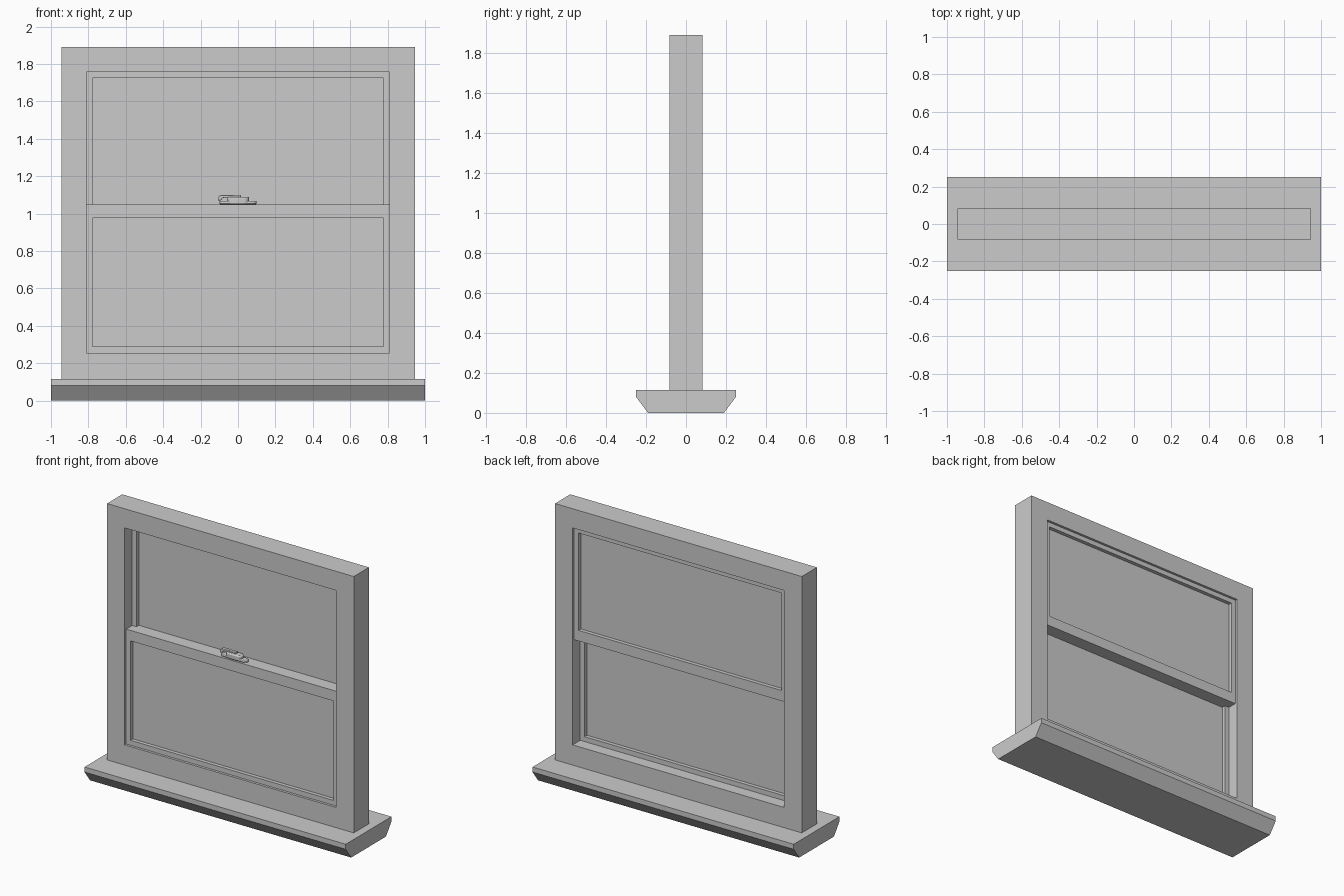
import bpy, bmesh, math

if "Cube" in bpy.data.objects:
    bpy.data.objects.remove(bpy.data.objects["Cube"])


def make_object(name, bm):
    bmesh.ops.recalc_face_normals(bm, faces=bm.faces[:])
    mesh = bpy.data.meshes.new(name)
    bm.to_mesh(mesh)
    bm.free()
    ob = bpy.data.objects.new(name, mesh)
    bpy.context.collection.objects.link(ob)
    return ob


def ring(name, outer, inner, y0, y1):
    """Rectangular frame; outer and inner are (half width, bottom, top)."""
    bm = bmesh.new()

    def loop(rect, y):
        w, b, t = rect
        return [bm.verts.new((x, y, z)) for x, z in ((-w, b), (w, b), (w, t), (-w, t))]
    loops = [loop(outer, y0), loop(outer, y1), loop(inner, y1), loop(inner, y0)]
    for k in range(4):
        a, b = loops[k], loops[(k + 1) % 4]
        for i in range(4):
            j = (i + 1) % 4
            bm.faces.new((a[i], a[j], b[j], b[i]))
    return make_object(name, bm)


def extrude(name, points, offset):
    """Solid made by sweeping a flat outline along an offset."""
    bm = bmesh.new()
    face = bm.faces.new([bm.verts.new(p) for p in points])
    out = bmesh.ops.extrude_face_region(bm, geom=[face])
    verts = [v for v in out["geom"] if isinstance(v, bmesh.types.BMVert)]
    bmesh.ops.translate(bm, verts=verts, vec=offset)
    return make_object(name, bm)


def box(name, w, b, t, y0, y1):
    return extrude(name, [(-w, y0, b), (w, y0, b), (w, y0, t), (-w, y0, t)], (0, y1 - y0, 0))


def pill(x0, x1, y, r, z, n=8):
    """Horizontal outline with half-round ends."""
    pts = []
    for cx, start in ((x1 - r, -90), (x0 + r, 90)):
        for i in range(n + 1):
            a = math.radians(start + 180 * i / n)
            pts.append((cx + r * math.cos(a), y + r * math.sin(a), z))
    return pts


def soften(ob, width):
    bev = ob.modifiers.new("bevel", "BEVEL")
    bev.width = width
    bev.segments = 2
    bev.limit_method = "ANGLE"
    bev.angle_limit = math.radians(40)


# Sill with chamfered underside
sill = [(-0.19, 0), (0.19, 0), (0.25, 0.08), (0.25, 0.115), (-0.25, 0.115), (-0.25, 0.08)]
extrude("sill", [(-1, y, z) for y, z in sill], (2, 0, 0))

# Outer frame
ring("outer_frame", (0.945, 0.115, 1.89), (0.81, 0.255, 1.757), -0.083, 0.083)

# Two sliding sashes: lower at the front, upper at the back
for name, outer, inner, y in (
        ("lower_sash", (0.81, 0.255, 1.05), (0.777, 0.289, 0.977), -0.033),
        ("upper_sash", (0.81, 0.977, 1.757), (0.777, 1.05, 1.724), 0.033)):
    ring(name, outer, inner, y - 0.033, y + 0.033)
    box(name + "_glass", *inner, y - 0.007, y + 0.007)

# Latch on the meeting rail: base plate, body, and lever with a drooped grip
base = extrude("latch_base", pill(-0.1, 0.1, -0.033, 0.022, 1.05), (0, 0, 0.018))
soften(base, 0.005)
body = extrude("latch_body", pill(-0.06, 0.06, -0.033, 0.027, 1.05), (0, 0, 0.04))
soften(body, 0.008)
lever = [(0.015, 1.085), (0.015, 1.1), (-0.088, 1.1), (-0.1, 1.095), (-0.108, 1.082),
         (-0.108, 1.07), (-0.09, 1.07), (-0.084, 1.082), (-0.075, 1.085)]
grip = extrude("latch_lever", [(x, -0.045, z) for x, z in lever], (0, 0.024, 0))
soften(grip, 0.003)
for ob in (base, body, grip):
    bpy.ops.object.select_all(action="DESELECT")
    ob.select_set(True)
    bpy.context.view_layer.objects.active = ob
    bpy.ops.object.shade_smooth_by_angle(angle=math.radians(35))
